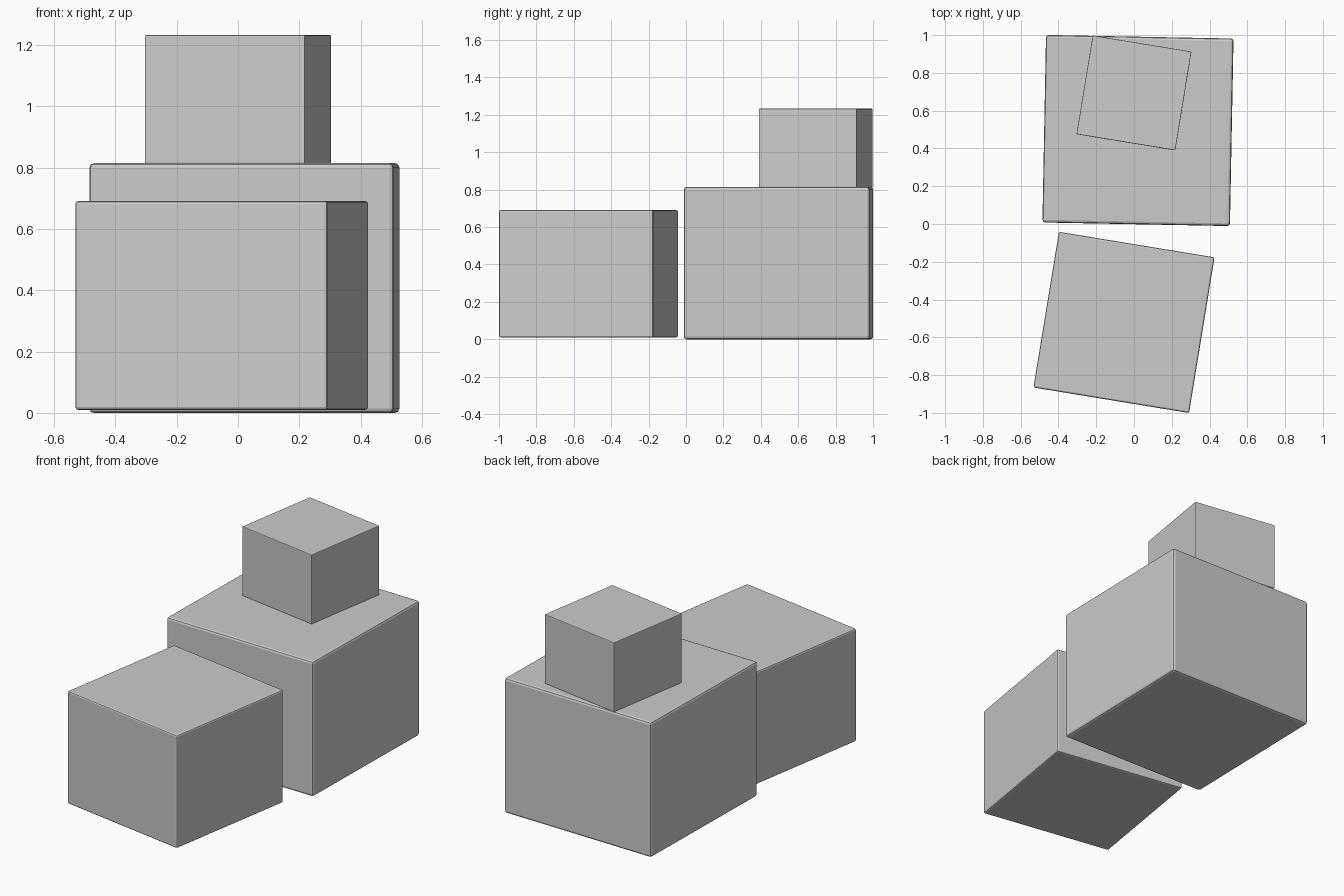
import bpy
from math import radians

cube = bpy.data.objects.get("Cube")
if cube:
    bpy.data.objects.remove(cube, do_unlink=True)

# Single plain grey
grey = bpy.data.materials.new("light_grey")
grey.use_nodes = True
colour = (0.6, 0.6, 0.6, 1)
grey.diffuse_color = colour
grey.node_tree.nodes["Principled BSDF"].inputs["Base Color"].default_value = colour


def box(name, x, y, bottom, top, side, turn, edge):
    """Square box with softened edges, turned about the vertical axis."""
    bpy.ops.mesh.primitive_cube_add(size=1, location=(x, y, (bottom + top) / 2))
    obj = bpy.context.object
    obj.name = name
    obj.scale = (side, side, top - bottom)
    bpy.ops.object.transform_apply(location=False, rotation=False, scale=True)
    obj.rotation_euler.z = radians(turn)
    obj.data.materials.append(grey)
    bevel = obj.modifiers.new("soft_edges", "BEVEL")
    bevel.width = edge
    bevel.segments = 2
    return obj


# Large box at the back, small box stacked on it, medium box in front
box("large_box", 0.021, 0.495, 0, 0.815, 0.993, -1.1, 0.014)
box("small_box", 0, 0.694, 0.813, 1.233, 0.53, -9.3, 0.004)
box("medium_box", -0.053, -0.521, 0.01, 0.691, 0.835, -9.3, 0.009)
